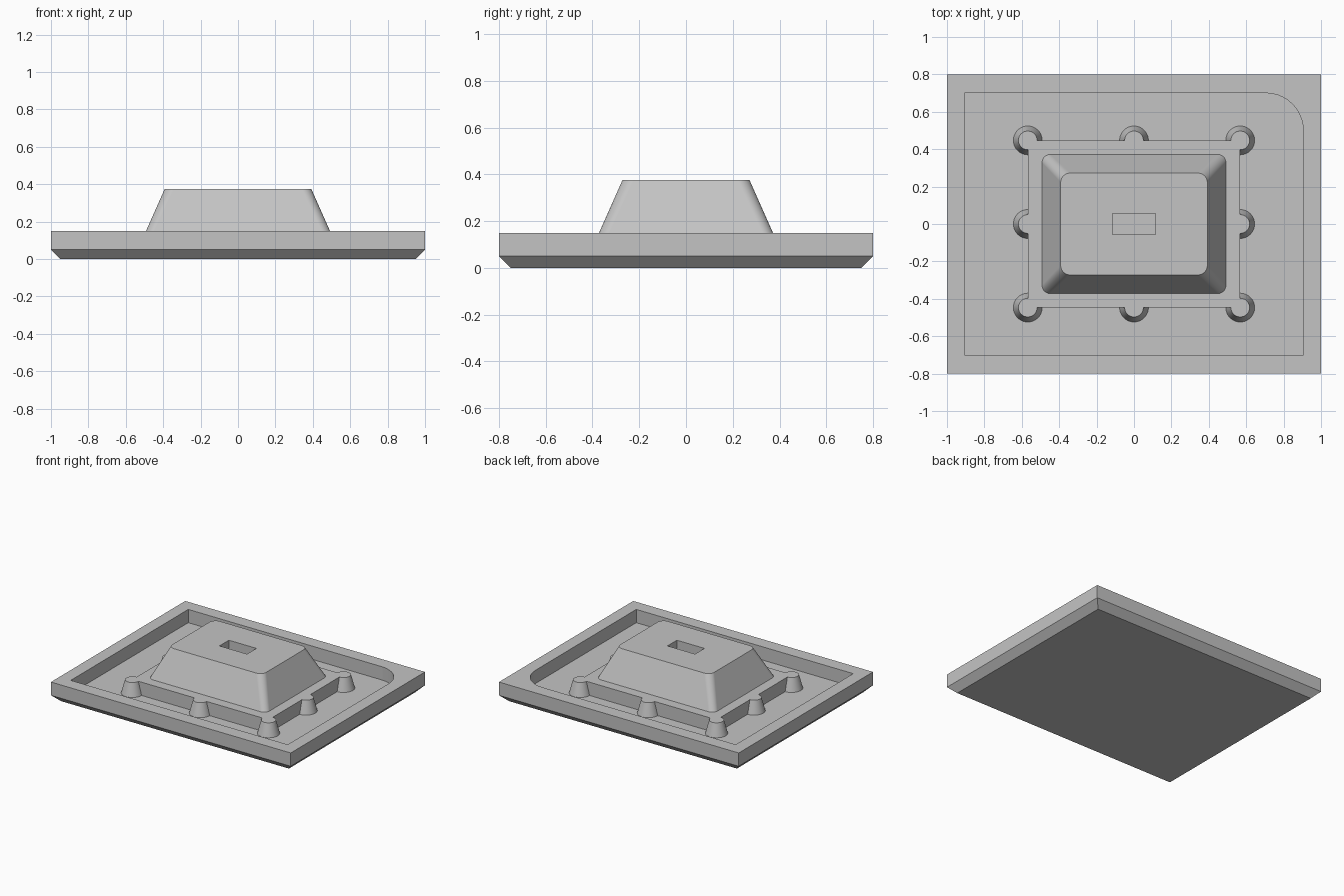
import bpy
import math

cube = bpy.data.objects.get("Cube")
if cube:
    bpy.data.objects.remove(cube, do_unlink=True)

grey = bpy.data.materials.new("plain grey")
grey.use_nodes = True
COLOUR = (0.55, 0.55, 0.55, 1)
grey.diffuse_color = COLOUR
grey.node_tree.nodes["Principled BSDF"].inputs["Base Color"].default_value = COLOUR


def rect(hx, hy, radii=(0, 0, 0, 0), steps=10):
    """Rectangle outline; corner radii start at +x +y and go anticlockwise."""
    pts = []
    for i, (sx, sy) in enumerate([(1, 1), (-1, 1), (-1, -1), (1, -1)]):
        r = radii[i]
        for k in range(steps + 1 if r else 1):
            a = math.pi / 2 * (i + k / steps)
            pts.append((sx * (hx - r) + r * math.cos(a), sy * (hy - r) + r * math.sin(a)))
    return pts


def circle(cx, cy, r, steps=48):
    return [(cx + r * math.cos(math.tau * k / steps), cy + r * math.sin(math.tau * k / steps))
            for k in range(steps)]


def loft(name, sections):
    """Closed solid through a stack of (outline, height) sections."""
    n = len(sections[0][0])
    verts = [(x, y, z) for outline, z in sections for x, y in outline]
    faces = [tuple(reversed(range(n))), tuple(range(len(verts) - n, len(verts)))]
    for s in range(len(sections) - 1):
        for k in range(n):
            a, b = s * n + k, s * n + (k + 1) % n
            faces.append((a, b, b + n, a + n))
    mesh = bpy.data.meshes.new(name)
    mesh.from_pydata(verts, [], faces)
    mesh.materials.append(grey)
    obj = bpy.data.objects.new(name, mesh)
    bpy.context.collection.objects.link(obj)
    return obj


def activate(obj):
    bpy.ops.object.select_all(action='DESELECT')
    obj.select_set(True)
    bpy.context.view_layer.objects.active = obj


def combine(obj, other, operation):
    """Apply a boolean and discard the second solid."""
    activate(obj)
    mod = obj.modifiers.new("bool", 'BOOLEAN')
    mod.operation = operation
    mod.solver = 'EXACT'
    mod.object = other
    bpy.ops.object.modifier_apply(modifier=mod.name)
    bpy.data.objects.remove(other, do_unlink=True)


def smooth(obj):
    activate(obj)
    bpy.ops.object.shade_smooth_by_angle(angle=math.radians(25))
    mod = obj.modifiers.new("normals", 'WEIGHTED_NORMAL')
    mod.keep_sharp = True


FLOOR, RIM, TOP = 0.05, 0.15, 0.375

# Tray with chamfered underside and a pocket that has one rounded corner
tray = loft("tray", [(rect(0.95, 0.75), 0), (rect(1, 0.8), 0.05), (rect(1, 0.8), RIM)])
pocket = rect(0.905, 0.70, (0.2, 0, 0, 0))
combine(tray, loft("pocket_cutter", [(pocket, FLOOR), (pocket, 0.3)]), 'DIFFERENCE')

# Platform with tapered posts at its corners and edge middles
platform = loft("platform", [(rect(0.568, 0.447), FLOOR), (rect(0.568, 0.447), RIM)])
for i in (-1, 0, 1):
    for j in (-1, 0, 1):
        if i or j:
            x, y = i * 0.568, j * 0.447
            post = loft("post", [(circle(x, y, 0.077), FLOOR), (circle(x, y, 0.05), RIM)])
            combine(platform, post, 'UNION')

# Tapered core with rounded corners and a slot in its top
core = loft("core", [(rect(0.492, 0.372, (0.045,) * 4), RIM),
                     (rect(0.392, 0.272, (0.05,) * 4), TOP)])
slot = rect(0.115, 0.056)
combine(core, loft("slot_cutter", [(slot, TOP - 0.1), (slot, 0.5)]), 'DIFFERENCE')

for part in (tray, platform, core):
    smooth(part)
